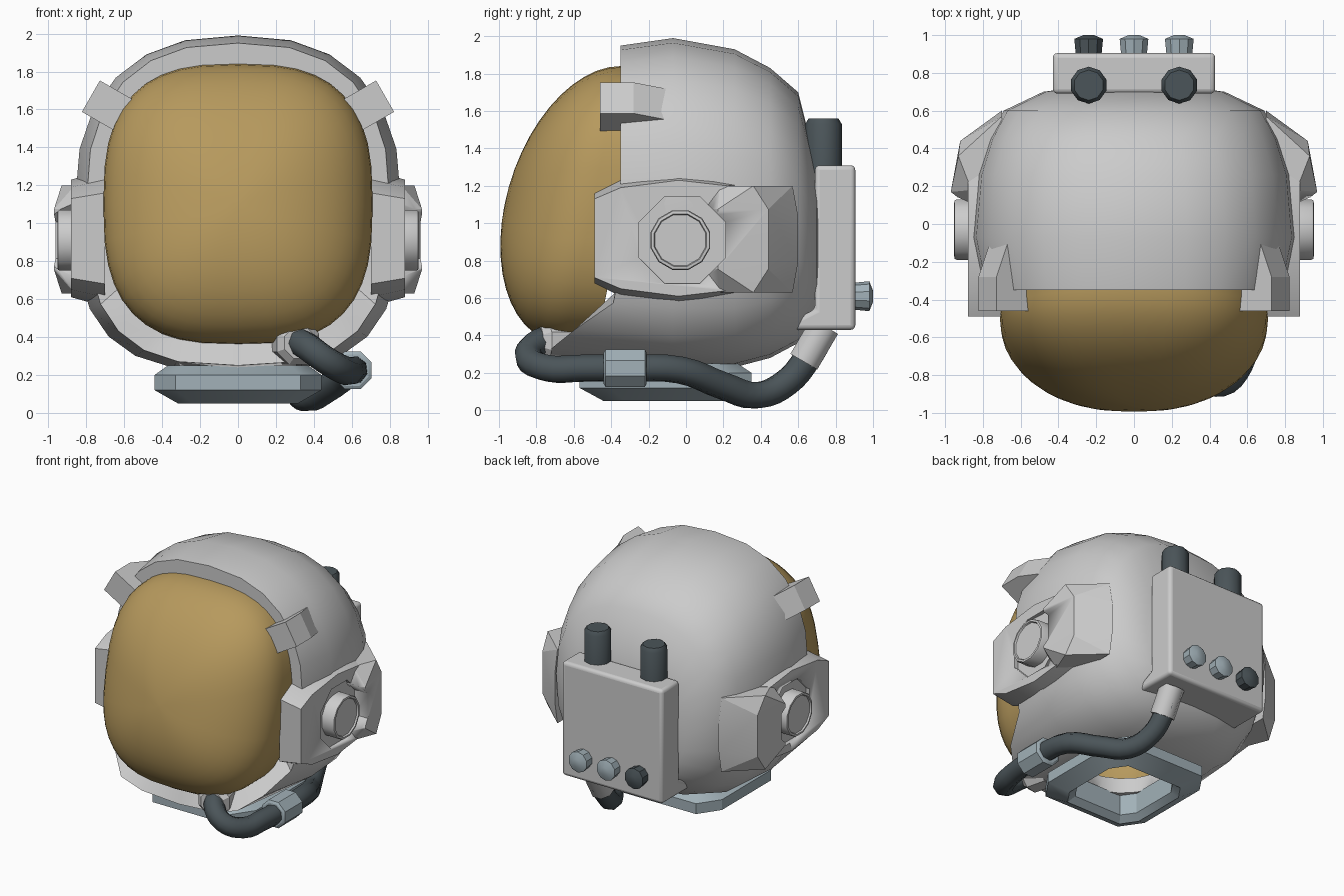
import bpy, bmesh
from math import sin, cos, pi, radians
from mathutils import Vector

if "Cube" in bpy.data.objects:
    bpy.data.objects.remove(bpy.data.objects["Cube"])


def material(name, rgb):
    m = bpy.data.materials.new(name)
    m.diffuse_color = (*rgb, 1)
    m.use_nodes = True
    m.node_tree.nodes["Principled BSDF"].inputs["Base Color"].default_value = m.diffuse_color
    return m


GOLD = material("gold", (0.47, 0.32, 0.11))
DARK = material("dark", (0.07, 0.09, 0.10))
STEEL = material("steel", (0.36, 0.44, 0.48))


def finish(name, bm, mat=None, angle=30):
    bmesh.ops.recalc_face_normals(bm, faces=bm.faces)
    me = bpy.data.meshes.new(name)
    bm.to_mesh(me)
    bm.free()
    me.shade_smooth()
    me.set_sharp_from_angle(angle=radians(angle))
    ob = bpy.data.objects.new(name, me)
    bpy.context.collection.objects.link(ob)
    if mat:
        me.materials.append(mat)
    return ob


def loft(name, rings, mat=None, caps=(True, True), closed=False, angle=30):
    bm = bmesh.new()
    vs = [[bm.verts.new(p) for p in r] for r in rings]
    pairs = list(zip(vs, vs[1:])) + ([(vs[-1], vs[0])] if closed else [])
    n = len(vs[0])
    for a, b in pairs:
        for i in range(n):
            j = (i + 1) % n
            bm.faces.new((a[i], a[j], b[j], b[i]))
    for r, cap in ((vs[0], caps[0]), (vs[-1], caps[1])):
        if cap and not closed:
            bm.faces.new(r)
    return finish(name, bm, mat, angle)


def lathe(name, p, axis, profile, n, mat=None, angle=30):
    # profile: (distance along axis, radius)
    q = Vector(axis).to_track_quat('Z', 'Y')
    rings = [[Vector(p) + q @ Vector((r * cos((i + .5) * 2 * pi / n), r * sin((i + .5) * 2 * pi / n), d))
              for i in range(n)] for d, r in profile]
    return loft(name, rings, mat, angle=angle)


def hull(name, pts):
    bm = bmesh.new()
    for p in pts:
        bm.verts.new(p)
    res = bmesh.ops.convex_hull(bm, input=bm.verts)
    loose = [v for v in bm.verts if not v.link_faces]
    bmesh.ops.delete(bm, geom=loose, context='VERTS')
    bmesh.ops.dissolve_limit(bm, angle_limit=radians(2), verts=bm.verts, edges=bm.edges)
    return finish(name, bm, angle=15)


def prism(name, a, b):
    return loft(name, [a, b], angle=20)


def cut(ob, cutter):
    m = ob.modifiers.new("cut", 'BOOLEAN')
    m.operation = 'DIFFERENCE'
    m.object = cutter
    m.solver = 'EXACT'
    cutter.hide_render = True


def squircle(a, hw, top, bot, n_top, n_bot):
    c, s = cos(a), sin(a)
    n = n_top if s >= 0 else n_bot
    f = lambda v: (abs(v) ** (2 / n)) * (1 if v >= 0 else -1)
    return hw * f(c), (top + bot) / 2 + (top - bot) / 2 * f(s)


# helmet shell: rings from back to front rim, then back along the inside
def front_y(z):
    return max(-0.72, -0.35 - 1.45 * max(0, 0.6 - z))


N = 24
shell_rings = []
for y, hw, top, bot, nt, nb in [
        (.735, .22, 1.02, .72, 2.2, 2.2), (.70, .48, 1.30, .50, 2.3, 2.4), (.60, .69, 1.70, .36, 2.3, 2.6),
        (.45, .77, 1.83, .28, 2.4, 2.8), (.26, .83, 1.93, .23, 2.4, 3), (-.07, .86, 1.99, .22, 2.4, 3),
        (None, .80, 1.95, .25, 2.5, 2.9), (None, .70, 1.83, .37, 2.8, 2.8),
        (-.07, .75, 1.88, .33, 2.5, 2.9), (.26, .73, 1.82, .34, 2.4, 2.8), (.50, .58, 1.58, .45, 2.3, 2.4),
        (.63, .25, 1.15, .70, 2.2, 2.2)]:
    ring = []
    for i in range(N):
        x, z = squircle(2 * pi * i / N, hw, top, bot, nt, nb)
        ring.append((x, front_y(z) if y is None else y, z))
    shell_rings.append(ring)
shell = loft("helmet_shell", shell_rings, angle=40)
cut(shell, lathe("neck_hole_cutter", (0, -.11, -.2), (0, 0, 1), [(0, .31), (.8, .31)], 16))

# gold visor: leaning dome with a skirt tucked into the shell
visor_rings = []
for k in range(0, 13):
    t = max(k, .15) / 12 * pi / 2
    ring = []
    for i in range(40):
        x, z = squircle(2 * pi * i / 40, .71, 1.84, .36, 2.8, 2.8)
        x, z = x * sin(t), 1.1 + (z - 1.1) * sin(t)
        ring.append((x, -.5 + .2 * (z - 1.1) - .47 * cos(t), z))
    visor_rings.append(ring)
visor_rings.append([(x, y + .17, z) for x, y, z in visor_rings[-1]])
loft("visor", visor_rings, GOLD, caps=(True, False), angle=60)

# neck ring: chamfered octagon section
octagon = [(.33, .46), (.44, .30), (.44, -.30), (.33, -.46), (-.33, -.46), (-.44, -.30), (-.44, .30), (-.33, .46)]
loft("neck_ring", [[(x * k, y * k - .11, z) for x, y in octagon] for k, z in
                   [(.62, .25), (.84, .25), (1, .20), (1, .12), (.72, .05), (.62, .09)]], STEEL, closed=True)

for s, side in ((1, "right"), (-1, "left")):
    # ear pad, raised rear fin, recess and earphone disc
    pad_pts = []
    for x, outline in ((.88, [(-.49, .21), (-.35, .27), (-.04, .31), (.22, .28)]),
                       (.70, [(-.49, .24), (-.35, .31), (-.04, .36), (.34, .29)])):
        pad_pts += [(s * x, y, .92 + e * h) for y, h in outline for e in (1, -1)]
    fin_pts = [(s * x, y, .915 + e * h) for x, y, h in
               [(.97, .17, .16), (.93, .36, .285), (.92, .44, .16), (.70, .57, .285), (.70, .60, .12),
                (.86, .18, .285), (.70, .2, .285), (.88, .10, .16)] for e in (1, -1)]
    cutter = lathe("ear_recess_cutter_" + side, (s * .85, -.02, .91), (s, 0, 0), [(0, .25), (.3, .25)], 8)
    for part, pts in (("ear_pad_", pad_pts), ("ear_fin_", fin_pts)):
        cut(hull(part + side, pts), cutter)
    lathe("earphone_" + side, (s * .8, -.03, .91), (s, 0, 0),
          [(0, .165), (.14, .165), (.15, .16), (.152, .145), (.14, .14)], 12, angle=40)

    # visor clip: hooked profile (radial, y) at thirty degrees
    hook = [(-.11, -.46), (.11, -.46), (.11, -.28), (.03, -.07), (-.06, -.07), (-.06, -.34), (-.11, -.34)]
    u, v = Vector((s * .87, 0, .5)), Vector((s * -.5, 0, .87))
    mid = Vector((s * .68, 0, 1.615))
    ends = [[mid + u * r + v * w + Vector((0, y, 0)) for r, y in hook] for w in (-.095, .095)]
    prism("visor_clip_" + side, *ends)

    # canisters on top of the pack
    lathe("canister_" + side, (s * .24, .735, 1.2), (0, 0, 1), [(0, .098), (.33, .098), (.36, .08)], 10, DARK, 50)

# back pack with a lower lip
side_profile = [(.69, 1.31), (.905, 1.31), (.905, .43), (.57, .43), (.57, .48), (.69, .54)]
pack = prism("back_pack", *[[(x, y, z) for y, z in side_profile] for x in (-.43, .43)])
bev = pack.modifiers.new("round", 'BEVEL')
bev.width, bev.segments, bev.limit_method = .035, 3, 'ANGLE'

# control knobs
for i, mat in enumerate((DARK, STEEL, STEEL)):
    lathe("knob_%d" % (i + 1), (.24 * (i - 1), .88, .61), (0, 1, 0),
          [(0, .07), (.10, .08), (.12, .03)], 10, mat, 25)

# air hose
path = [(.30, -.66, .38), (.35, -.79, .36), (.46, -.84, .28), (.56, -.74, .225), (.60, -.55, .225),
        (.61, -.32, .225), (.59, -.03, .215), (.47, .20, .13), (.36, .38, .08), (.29, .54, .15),
        (.27, .65, .28), (.27, .74, .44)]
cu = bpy.data.curves.new("air_hose", 'CURVE')
cu.dimensions = '3D'
cu.bevel_depth, cu.bevel_resolution, cu.resolution_u = .075, 2, 4
sp = cu.splines.new('BEZIER')
sp.bezier_points.add(len(path) - 1)
for bp, co in zip(sp.bezier_points, path):
    bp.co = co
    bp.handle_left_type = bp.handle_right_type = 'AUTO'
cu.materials.append(DARK)
bpy.context.collection.objects.link(bpy.data.objects.new("air_hose", cu))

# hose fittings
lathe("hose_cuff", (.605, -.44, .225), (0, 1, 0), [(0, .09), (.01, .108), (.22, .108), (.23, .09)], 8, STEEL)
lathe("chin_port", (.28, -.60, .37), (.25, -1, .0), [(0, .125), (.15, .125), (.19, .09)], 8)
lathe("pack_port", (.27, .63, .26), (0, .5, .86), [(0, .09), (.22, .09)], 8, angle=50)
